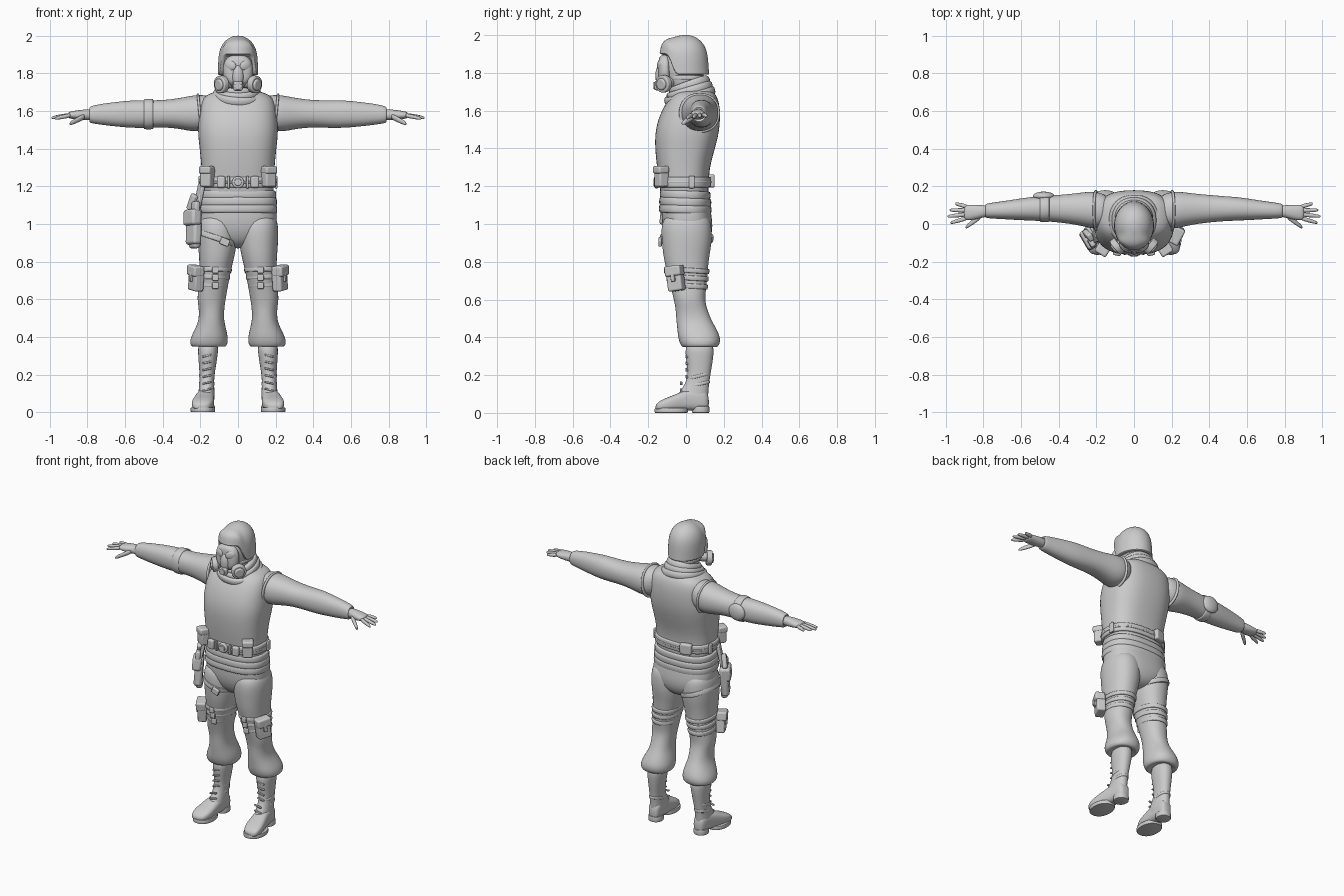
import bpy, bmesh, math
from mathutils import Matrix, Vector, Euler

cube = bpy.data.objects.get("Cube")
if cube:
    bpy.data.objects.remove(cube)

grey = bpy.data.materials.new("plain_grey")
grey.use_nodes = True
tone = (.6, .6, .6, 1)
grey.diffuse_color = tone
grey.node_tree.nodes["Principled BSDF"].inputs["Base Color"].default_value = tone


def finish(name, bm, mirror=False, subdivide=0, bevel=0, angle=50):
    """Turn a bmesh into a smooth shaded object with optional modifiers."""
    bmesh.ops.recalc_face_normals(bm, faces=bm.faces)
    mesh = bpy.data.meshes.new(name)
    bm.to_mesh(mesh)
    bm.free()
    mesh.materials.append(grey)
    obj = bpy.data.objects.new(name, mesh)
    bpy.context.collection.objects.link(obj)
    if bevel:
        modifier = obj.modifiers.new("rounded_edges", "BEVEL")
        modifier.width, modifier.segments = bevel, 3
    if subdivide:
        obj.modifiers.new("smoothing", "SUBSURF").levels = subdivide
        obj.modifiers["smoothing"].render_levels = subdivide
    if mirror:
        obj.modifiers.new("other_side", "MIRROR")
    bpy.ops.object.select_all(action="DESELECT")
    bpy.context.view_layer.objects.active = obj
    obj.select_set(True)
    bpy.ops.object.shade_smooth_by_angle(angle=math.radians(angle))
    return obj


def loft(name, axis, rings, power=2.2, tilt=None, shape=None, sides=24, **options):
    """Skin rounded sections, each given as position, low/high, low/high."""
    bm = bmesh.new()
    loops = []
    for along, low_a, high_a, low_b, high_b in rings:
        loop = []
        for i in range(sides):
            angle = math.tau * i / sides
            c, s = math.cos(angle), math.sin(angle)
            a = math.copysign(abs(c) ** (2 / power), c)
            b = math.copysign(abs(s) ** (2 / power), s)
            a = (low_a + high_a) / 2 + a * (high_a - low_a) / 2
            b = (low_b + high_b) / 2 + b * (high_b - low_b) / 2
            point = {"x": (along, a, b), "y": (a, along, b), "z": (a, b, along)}[axis]
            loop.append(bm.verts.new(point))
        loops.append(loop)
    for lower, upper in zip(loops, loops[1:]):
        for i in range(sides):
            j = (i + 1) % sides
            bm.faces.new((lower[i], lower[j], upper[j], upper[i]))
    bm.faces.new(loops[0])
    bm.faces.new(loops[-1])
    if tilt:
        centre = sum((v.co for v in bm.verts), Vector()) / len(bm.verts)
        bmesh.ops.rotate(bm, verts=bm.verts, cent=centre, matrix=Euler(tilt).to_matrix())
    if shape:
        for v in bm.verts:
            shape(v.co)
    return finish(name, bm, **options)


def band(name, axis, middle, height, extents, roll=.012, **options):
    """Rounded strap, belt or cloth fold around a body part."""
    a, b, c, d = extents
    rings = []
    for i in range(9):
        angle = math.pi * (i / 8 - .5)
        inset = roll * (1 - math.cos(angle) ** .5) if abs(angle) < 1.5 else roll
        along = middle + math.sin(angle) * height / 2
        rings.append((along, a + inset, b - inset, c + inset, d - inset))
    return loft(name, axis, rings, sides=40, **options)


def box(name, centre, size, turn=(0, 0, 0), bevel=.01, **options):
    bm = bmesh.new()
    place = Matrix.LocRotScale(Vector(centre), Euler([math.radians(t) for t in turn]), Vector(size))
    bmesh.ops.create_cube(bm, size=1, matrix=place)
    return finish(name, bm, bevel=bevel, **options)


def disc(name, centre, radius, depth, facing, tip=1, bevel=.006, **options):
    bm = bmesh.new()
    turn = Vector(facing).to_track_quat("Z", "Y")
    place = Matrix.LocRotScale(Vector(centre), turn, None)
    bmesh.ops.create_cone(bm, cap_ends=True, segments=28, radius1=radius,
                          radius2=radius * tip, depth=depth, matrix=place)
    return finish(name, bm, bevel=bevel, **options)


def ball(name, centre, size, turn=(0, 0, 0), **options):
    bm = bmesh.new()
    place = Matrix.LocRotScale(Vector(centre), Euler(turn), Vector(size))
    bmesh.ops.create_uvsphere(bm, u_segments=28, v_segments=16, radius=1, matrix=place)
    return finish(name, bm, **options)


# Vest, pelvis and clothed limbs
loft("vest", "z", [
    (1.1, -.19, .19, -.13, .12), (1.2, -.19, .19, -.14, .12), (1.3, -.195, .195, -.155, .125),
    (1.4, -.205, .205, -.165, .155), (1.48, -.215, .215, -.165, .175), (1.55, -.212, .212, -.15, .182),
    (1.62, -.205, .205, -.12, .18), (1.67, -.19, .19, -.085, .168),
    (1.695, -.15, .15, -.06, .15), (1.71, -.1, .1, -.04, .13)], power=2.6, subdivide=2)
loft("pelvis", "z", [
    (.87, -.05, .05, -.04, .07), (.9, -.12, .12, -.09, .12), (.96, -.2, .2, -.12, .142),
    (1.02, -.21, .21, -.13, .14), (1.08, -.205, .205, -.13, .13),
    (1.14, -.19, .19, -.13, .12)], power=2.5, subdivide=2)
loft("trouser_legs", "z", [
    (1.06, .03, .19, -.1, .11), (1, .005, .217, -.135, .138), (.9, .004, .214, -.128, .138),
    (.82, .02, .207, -.12, .122), (.74, .04, .204, -.1, .115), (.66, .055, .21, -.08, .108),
    (.6, .065, .218, -.065, .1), (.55, .073, .208, -.055, .112), (.49, .075, .208, -.052, .135),
    (.44, .062, .23, -.046, .165), (.395, .052, .253, -.042, .184), (.36, .055, .257, -.03, .178),
    (.342, .07, .24, -.015, .16), (.36, .1, .21, .01, .14)], subdivide=2, mirror=True)
loft("sleeves", "x", [
    (.12, -.01, .15, 1.52, 1.68), (.2, -.028, .172, 1.49, 1.688), (.25, -.018, .172, 1.492, 1.682),
    (.32, -.002, .162, 1.507, 1.668), (.4, .008, .155, 1.514, 1.658), (.48, .015, .148, 1.51, 1.658),
    (.56, .018, .143, 1.51, 1.658), (.64, .022, .13, 1.517, 1.65), (.72, .027, .118, 1.526, 1.64),
    (.78, .03, .11, 1.535, 1.628), (.793, .036, .104, 1.542, 1.618),
    (.78, .045, .09, 1.55, 1.61)], subdivide=2, mirror=True)
band("armhole_seams", "x", .203, .014, (-.037, .18, 1.482, 1.694), tilt=(0, .1, 0), mirror=True)

# Gloved hands
loft("palms", "x", [
    (.76, .04, .095, 1.555, 1.605), (.8, .036, .1, 1.552, 1.61), (.84, .024, .102, 1.552, 1.606),
    (.88, .02, .102, 1.558, 1.6), (.905, .022, .098, 1.563, 1.594)], subdivide=2, mirror=True)


def finger(name, base, tip, thickness):
    rings = []
    for share, swell in ((0, 1), (.35, 1.05), (.7, .9), (.94, .72), (1, .3)):
        x, y, z = Vector(base).lerp(Vector(tip), share)
        r = thickness * swell
        rings.append((x, y - r, y + r, z - r, z + r))
    loft(name, "x", rings, sides=12, subdivide=1, mirror=True)


names = ("little_fingers", "ring_fingers", "middle_fingers", "index_fingers")
for i, reach in enumerate((.95, .98, .992, .975)):
    finger(names[i], (.885, .092 - i * .02, 1.579), (reach, .108 - i * .034, 1.572 - i * .004), .0115)
finger("thumbs", (.81, .045, 1.575), (.895, -.018, 1.532), .0155)

# Boots
loft("boot_shafts", "z", [
    (.38, .1, .215, -.005, .15), (.3, .108, .212, -.003, .146), (.24, .118, .207, .007, .136),
    (.18, .127, .204, .008, .126), (.13, .126, .208, -.02, .12), (.09, .124, .212, -.05, .118),
    (.05, .122, .214, -.06, .115)], subdivide=2, mirror=True)
loft("boot_feet", "y", [
    (.122, .14, .19, .02, .09), (.1, .126, .208, .012, .13), (.04, .126, .214, .012, .13),
    (-.02, .126, .228, .012, .115), (-.07, .126, .242, .01, .092), (-.11, .13, .248, .01, .078),
    (-.145, .145, .242, .012, .06), (-.162, .17, .225, .018, .04)], power=2.8, subdivide=2, mirror=True)
band("boot_soles", "z", .013, .026, (.122, .252, -.166, .01), roll=.005, mirror=True)
band("boot_heels", "z", .018, .036, (.122, .212, .03, .124), roll=.005, mirror=True)
for i in range(6):
    box(f"boot_laces_{i + 1}", (.165, .004 - .03 * (i < 2), .12 + i * .036), (.05, .014, .01),
        turn=(0, 12, 0), bevel=.004, mirror=True)
for i in range(2):
    band(f"ankle_creases_{i + 1}", "z", .15 + i * .045, .02, (.124, .208, -.004 + i * .008, .129),
         tilt=(.25, 0, 0), mirror=True)

# Jacket folds, belts and belt gear
for i, spread in enumerate((.015, .014, .01)):
    band(f"jacket_fold_{i + 1}", "z", 1.078 + i * .038, .045,
         (-.193 - spread, .193 + spread, -.128 - spread, .12 + spread), tilt=(-.04, 0, 0), power=2.5)
band("utility_belt", "z", 1.222, .056, (-.204, .204, -.154, .133), roll=.006, power=2.5)
band("belt_ridge", "z", 1.222, .012, (-.207, .207, -.157, .136), roll=.005, power=2.5)
disc("belt_buckle", (0, -.156, 1.222), .032, .022, (0, -1, 0))
disc("buckle_centre", (0, -.168, 1.222), .02, .01, (0, -1, 0), bevel=.003)
box("belt_pouches", (.163, -.13, 1.25), (.064, .058, .105), turn=(0, 0, 32), mirror=True)
box("belt_pouch_flaps", (.165, -.133, 1.287), (.07, .064, .04), turn=(0, 0, 32), mirror=True)
box("belt_clips", (.09, -.154, 1.223), (.045, .028, .062), turn=(0, 0, 10), mirror=True)
box("belt_loops", (.05, -.157, 1.222), (.014, .016, .066), bevel=.004, mirror=True)
box("rear_pouch", (-.09, .128, 1.228), (.075, .035, .07), turn=(0, 0, 15))
box("side_loops", (.202, .03, 1.222), (.016, .03, .066), bevel=.005, mirror=True)

# Thigh straps and pouches
for i, z in enumerate((.755, .715, .672)):
    band(f"thigh_straps_{i + 1}", "z", z, .026, (.033 + i * .01, .213, -.108 + i * .012, .124 - i * .004),
         roll=.006, tilt=(-.06, 0, 0), mirror=True)
    box(f"thigh_buckles_{i + 1}", (.12, -.108 + i * .012, z), (.034, .016, .034), bevel=.005, mirror=True)
box("thigh_pouches", (.222, -.055, .708), (.055, .085, .125), turn=(8, 0, -28), mirror=True)
box("thigh_pouch_flaps", (.226, -.062, .752), (.062, .092, .055), turn=(8, 0, -28), mirror=True)
box("thigh_pouch_tabs", (.25, -.07, .72), (.014, .024, .05), turn=(8, 0, -28), bevel=.004, mirror=True)

# Holster with sidearm on the right thigh
holster_turn = (-4, 4, 30)
box("holster", (-.235, -.075, .985), (.05, .1, .19), turn=holster_turn, bevel=.016)
box("holster_tip", (-.23, -.078, .905), (.042, .07, .07), turn=holster_turn, bevel=.016)
box("holster_cover", (-.243, -.082, 1.035), (.056, .108, .085), turn=holster_turn, bevel=.014)
box("sidearm_grip", (-.243, -.06, 1.115), (.03, .045, .09), turn=(24, 8, 30))
box("sidearm_slide", (-.225, -.1, 1.09), (.03, .05, .06), turn=holster_turn)
box("holster_hanger", (-.207, -.07, 1.14), (.022, .055, .15), turn=(0, 12, 24), bevel=.006)
band("holster_leg_strap", "z", .925, .03, (-.222, .0, -.138, .146), roll=.006, tilt=(0, .32, 0))
box("holster_strap_buckle", (-.07, -.137, .905), (.05, .018, .038), turn=(0, 22, 0), bevel=.005)

# Right elbow pad
band("elbow_strap", "x", -.475, .05, (.01, .154, 1.503, 1.665), roll=.006)
ball("elbow_pad", (-.48, .148, 1.585), (.058, .024, .055))

# Neck, scarf and head
loft("neck_and_head", "z", [
    (1.62, -.07, .07, -.04, .1), (1.7, -.07, .07, -.06, .1), (1.74, -.075, .075, -.1, .092),
    (1.8, -.085, .085, -.125, .095), (1.86, -.09, .09, -.128, .1), (1.92, -.085, .085, -.11, .09)],
    subdivide=2)
for i in range(3):
    band(f"scarf_fold_{i + 1}", "z", 1.678 + i * .026, .05,
         (-.135 + i * .016, .135 - i * .016, -.118 + i * .012, .158 - i * .013),
         roll=.026, tilt=(.24 + i * .05, .07 - i * .07, 0))
band("head_strap", "z", 1.775, .022, (-.09, .09, -.1, .1), roll=.005)


def raise_brow(co):
    """Lift the helmet rim over the face."""
    share = min(1, max(0, (co.y + .1) / .05))
    share = share * share * (3 - 2 * share)
    co.z = 2 - (2 - co.z) * (.47 + .53 * share)


loft("helmet", "z", [
    (1.788, -.092, .092, -.124, .114), (1.79, -.108, .108, -.142, .124), (1.81, -.106, .106, -.138, .121),
    (1.87, -.106, .106, -.134, .118), (1.92, -.1, .1, -.124, .11), (1.96, -.082, .082, -.1, .09),
    (1.988, -.052, .052, -.064, .056), (2.001, -.018, .018, -.022, .02)],
    power=2, sides=40, shape=raise_brow, subdivide=2)

# Breathing mask
loft("mask_face", "y", [
    (-.08, -.085, .085, 1.715, 1.905), (-.12, -.08, .08, 1.73, 1.9), (-.138, -.066, .066, 1.745, 1.888),
    (-.147, -.04, .04, 1.76, 1.87)], power=2.5, subdivide=2)
ball("mask_nose", (0, -.132, 1.785), (.032, .03, .065))
ball("mask_lenses", (.04, -.137, 1.842), (.032, .012, .026), turn=(0, -.3, .4), mirror=True)
box("mask_valve", (0, -.15, 1.733), (.052, .036, .052), bevel=.014)
disc("valve_cap", (0, -.166, 1.733), .02, .012, (0, -1, 0), bevel=.003)
facing = (.75, -.65, -.1)
disc("filter_mounts", (.058, -.1, 1.75), .03, .06, facing, mirror=True)
disc("filters", (.088, -.118, 1.742), .046, .034, facing, mirror=True)
disc("filter_caps", (.101, -.13, 1.74), .034, .02, facing, tip=.85, mirror=True)
